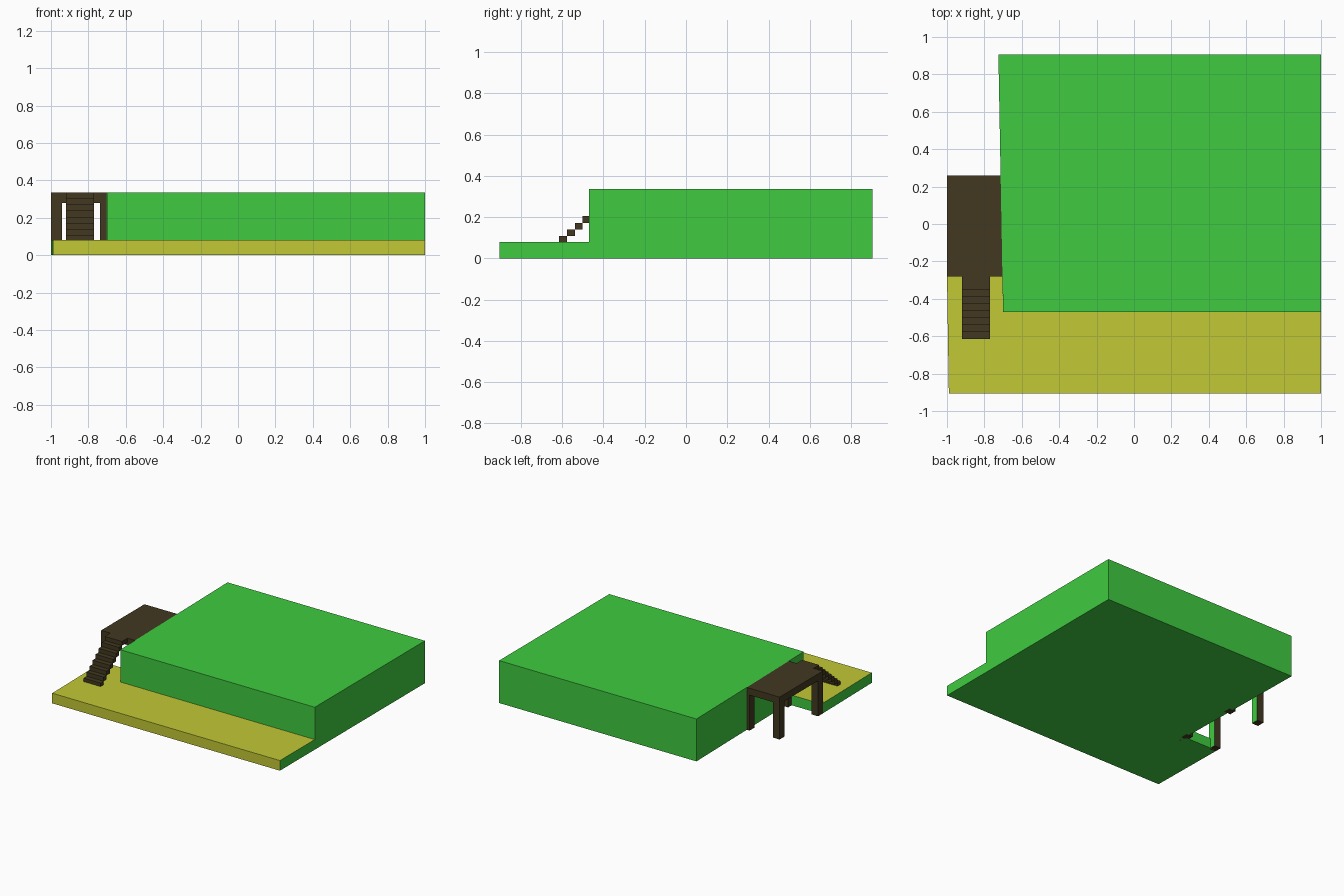
import bpy, bmesh

if "Cube" in bpy.data.objects:
    bpy.data.objects.remove(bpy.data.objects["Cube"])


def material(name, rgb):
    m = bpy.data.materials.new(name)
    m.diffuse_color = (*rgb, 1)
    m.use_nodes = True
    m.node_tree.nodes["Principled BSDF"].inputs["Base Color"].default_value = m.diffuse_color
    return m


GRASS = material("grass_green", (0.05, 0.60, 0.05))
SAND = material("sand_yellow", (0.54, 0.58, 0.035))
WOOD = material("dark_wood", (0.055, 0.04, 0.015))


def prism(name, outline, z0, z1, mat, alt=None, use_alt=None, skip=()):
    """Extrude a footprint; faces passing use_alt get the second material."""
    bm = bmesh.new()
    low = [bm.verts.new((x, y, z0)) for x, y in outline]
    high = [bm.verts.new((x, y, z1)) for x, y in outline]
    bm.faces.new(low[::-1])
    bm.faces.new(high)
    n = len(outline)
    for i in range(n):
        if i not in skip:
            j = (i + 1) % n
            bm.faces.new((low[i], low[j], high[j], high[i]))
    bm.normal_update()
    if alt:
        for f in bm.faces:
            f.material_index = int(use_alt(f.normal))
    mesh = bpy.data.meshes.new(name)
    bm.to_mesh(mesh)
    bm.free()
    mesh.materials.append(mat)
    if alt:
        mesh.materials.append(alt)
    ob = bpy.data.objects.new(name, mesh)
    bpy.context.collection.objects.link(ob)
    return ob


def rect(x0, x1, y0, y1):
    return [(x0, y0), (x1, y0), (x1, y1), (x0, y1)]


TOP, SHORE = 0.335, 0.08

# Raised grass block with a slightly slanted left side
prism("grass_hill", [(-0.70, -0.47), (1, -0.47), (1, 0.905), (-0.725, 0.905)], 0, TOP, GRASS)

# Low beach: sand on top and front, green on the other sides
prism("beach", [(-0.99, -0.905), (1, -0.905), (1, -0.47), (-0.70, -0.47),
                (-0.704, -0.265), (-1, -0.265)], 0, SHORE, GRASS, SAND,
      lambda n: n.z > 0.5 or n.y < -0.5, skip=(2, 3))

# Deck butted against the hill
prism("deck", [(-1, -0.28), (-0.703, -0.28), (-0.713, 0.26), (-1, 0.26)], 0.28, TOP, WOOD)

# Four posts; the inner faces of the outer pair are green
for end, y in (("front", -0.28), ("back", 0.20)):
    prism(f"{end}_outer_post", rect(-1, -0.942, y, y + 0.06), 0, 0.28, WOOD, GRASS,
          lambda n: n.x > 0.5)
    prism(f"{end}_inner_post", rect(-0.738, -0.68, y, y + 0.06), 0, 0.28, WOOD)

# Floating stair treads, the last one reaching the deck
STEPS, RUN, RISE = 8, 0.038, 0.0325
for i in range(STEPS):
    y = -0.615 + i * RUN
    z = 0.075 + i * RISE
    back = -0.28 if i == STEPS - 1 else y + RUN
    prism(f"stair_tread_{i + 1}", rect(-0.92, -0.77, y, back), z, z + RISE, WOOD)
